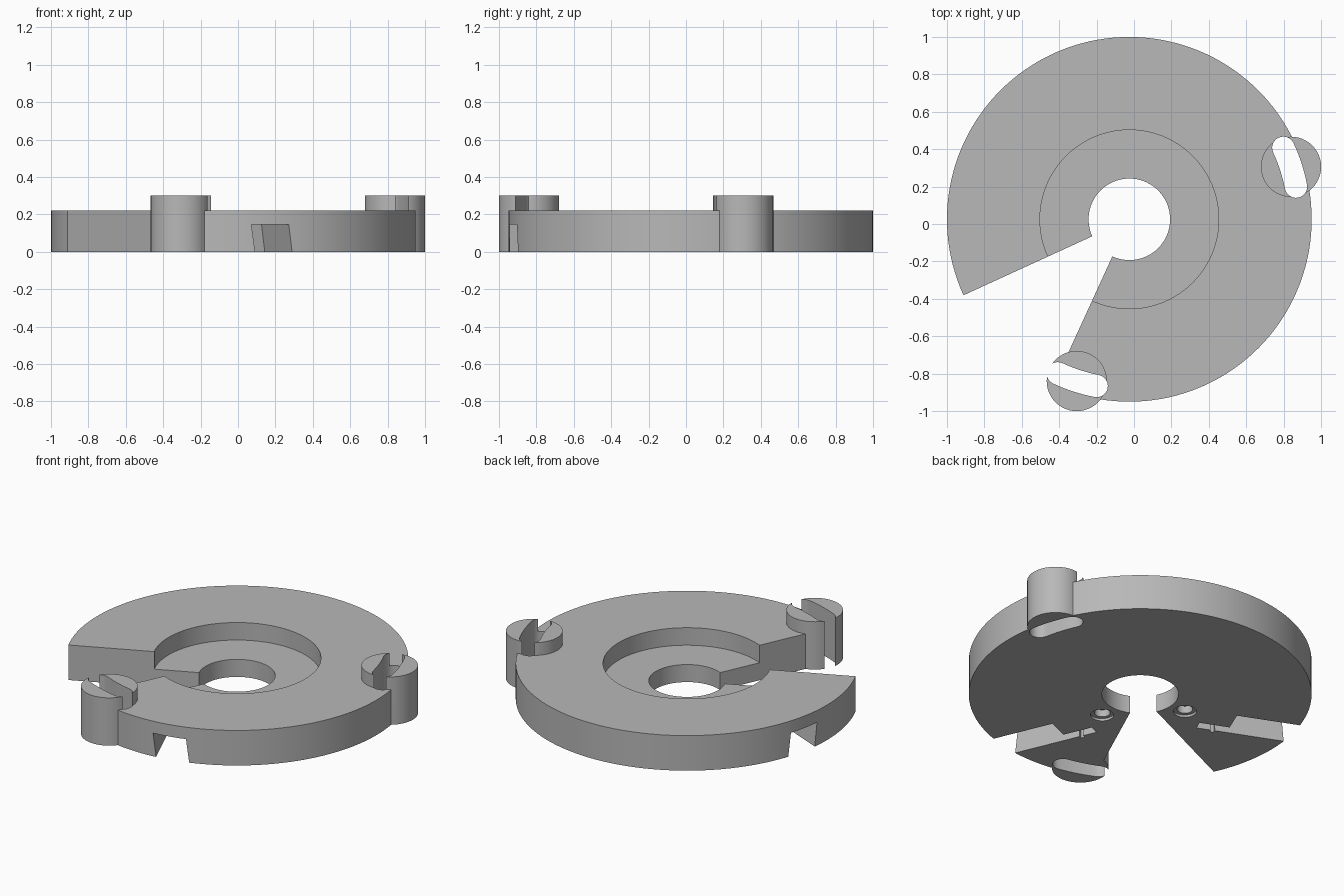
import bpy
import bmesh
from math import cos, sin, radians
from mathutils import Vector

if "Cube" in bpy.data.objects:
    bpy.data.objects.remove(bpy.data.objects["Cube"], do_unlink=True)

CENTRE = Vector((-0.025, 0.025))
RIM, BORE, RECESS = 0.975, 0.218, 0.478
THICK, BOSS_TOP, FLOOR = 0.22, 0.3, 0.11

metal = bpy.data.materials.new("grey metal")
metal.use_nodes = True
grey = (0.48, 0.48, 0.48, 1)
metal.diffuse_color = grey
metal.node_tree.nodes["Principled BSDF"].inputs["Base Color"].default_value = grey


def arc(radius, start, end, steps, middle=(0, 0)):
    """Points along an arc, angles in degrees."""
    angles = [radians(start + (end - start) * i / steps) for i in range(steps + 1)]
    return [Vector((middle[0] + radius * cos(a), middle[1] + radius * sin(a))) for a in angles]


def circle(radius, middle=(0, 0), steps=64):
    return arc(radius, 0, 360, steps, middle)[:-1]


def prism(name, outline, z0, z1, lean=Vector((0, 0))):
    """Extrude an outline upwards, shifting its top by lean."""
    bm = bmesh.new()
    base = bm.faces.new([bm.verts.new((*(p + CENTRE), z0)) for p in outline])
    top = bmesh.ops.extrude_face_region(bm, geom=[base])["geom"]
    for v in top:
        if isinstance(v, bmesh.types.BMVert):
            v.co += Vector((lean.x, lean.y, z1 - z0))
    bmesh.ops.recalc_face_normals(bm, faces=bm.faces)
    mesh = bpy.data.meshes.new(name)
    bm.to_mesh(mesh)
    bm.free()
    mesh.materials.append(metal)
    obj = bpy.data.objects.new(name, mesh)
    bpy.context.collection.objects.link(obj)
    return obj


def combine(target, tool, operation):
    """Apply a boolean and discard the tool."""
    mod = target.modifiers.new("boolean", "BOOLEAN")
    mod.operation, mod.object, mod.solver = operation, tool, "EXACT"
    bpy.context.view_layer.objects.active = target
    bpy.ops.object.modifier_apply(modifier=mod.name)
    bpy.data.objects.remove(tool, do_unlink=True)


# Split disc with a wedge-shaped opening
outline = arc(RIM, -114.6, 204.6, 128) + arc(BORE, 204.6, -114.6, 64)
disc = prism("slotted_disc", outline, 0, THICK)

# Round bosses on the rim, each with a curved slot through it
SLOT_RADIUS, SLOT_HALF, SLOT_SWEEP = 0.908, 0.06, 6.9
boss_angles = (18, 252)
for angle in boss_angles:
    middle = arc(0.909, angle, angle, 1)[0]
    combine(disc, prism("boss", circle(0.161, middle, 48), 0, BOSS_TOP), "UNION")

for angle in boss_angles:
    a, b = angle - SLOT_SWEEP, angle + SLOT_SWEEP
    end_a, end_b = arc(SLOT_RADIUS, a, b, 1)
    bean = arc(SLOT_RADIUS + SLOT_HALF, a, b, 12)
    bean += arc(SLOT_HALF, b, b + 180, 12, end_b)[1:-1]
    bean += arc(SLOT_RADIUS - SLOT_HALF, b, a, 12)
    bean += arc(SLOT_HALF, a + 180, a + 360, 12, end_a)[1:-1]
    combine(disc, prism("slot_cutter", bean, -0.1, 0.4), "DIFFERENCE")

# Round recess in the top
combine(disc, prism("recess_cutter", circle(RECESS, steps=96), FLOOR, 0.25), "DIFFERENCE")

# Underside pockets, mirrored across the wedge opening
ALONG = Vector((-0.39, 0.92)).normalized()
ACROSS = Vector((ALONG.y, -ALONG.x))
SEAT = Vector((-0.015, -0.655))


def box(along0, along1, across0, across1):
    """Rectangle measured from the inner corner of the seat."""
    corners = ((along0, across0), (along1, across0), (along1, across1), (along0, across1))
    return [SEAT + ALONG * u + ACROSS * v for u, v in corners]


hole = (0.014, -0.32)
cuts = (
    (box(-0.5, 0, 0, 0.2), 0.145, -0.02),
    (box(-0.02, 0.18, 0, 0.06), 0.07, -0.01),
    (box(0.07, 0.095, -0.02, 0.04), 0.075, 0),
    (circle(0.066, hole, 32), 0.015, 0),
    (circle(0.045, hole, 32), 0.06, 0),
)
for mirrored in (False, True):
    for shape, depth, tilt in cuts:
        lean = ACROSS * tilt
        if mirrored:
            shape = [p.yx for p in shape]
            lean = lean.yx
        # start just below the underside so the cut is clean
        combine(disc, prism("pocket_cutter", shape, -0.01, depth, lean), "DIFFERENCE")

# Smooth round walls, crisp edges
bpy.ops.object.select_all(action="DESELECT")
disc.select_set(True)
bpy.context.view_layer.objects.active = disc
bpy.ops.object.shade_smooth_by_angle(angle=radians(30))
